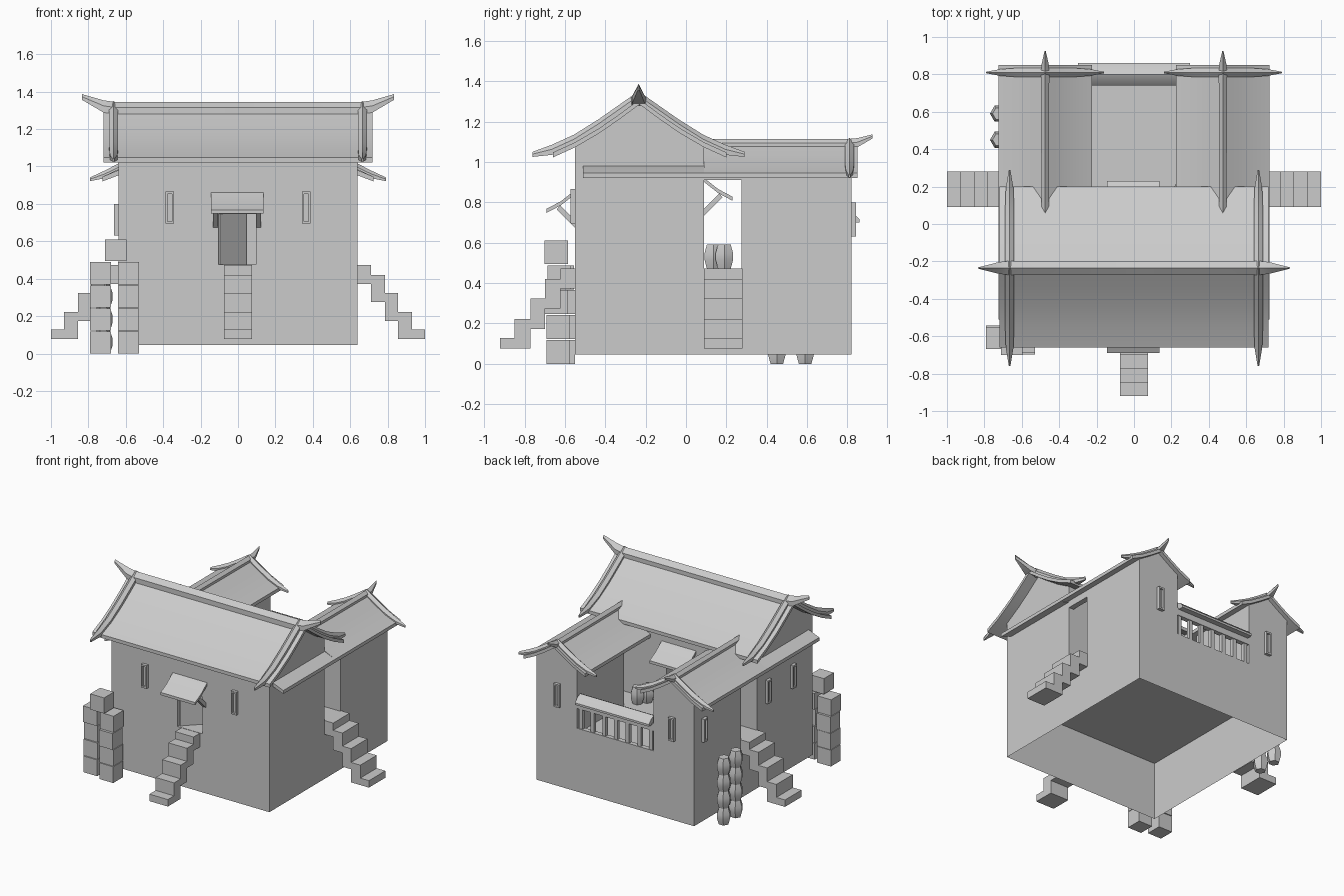
import bpy, bmesh, math, random
from mathutils import Matrix

if "Cube" in bpy.data.objects:
    bpy.data.objects.remove(bpy.data.objects["Cube"])
random.seed(3)


def finish(name, bm):
    bmesh.ops.recalc_face_normals(bm, faces=bm.faces)
    me = bpy.data.meshes.new(name)
    bm.to_mesh(me)
    bm.free()
    ob = bpy.data.objects.new(name, me)
    bpy.context.collection.objects.link(ob)
    return ob


def extrude(name, pts, axis, a, b):
    """Extrude a 2D profile: axis 'x' takes (y, z) points, axis 'y' takes (x, z)."""
    bm = bmesh.new()
    place = (lambda p, t: (t, p[0], p[1])) if axis == 'x' else (lambda p, t: (p[0], t, p[1]))
    lo, hi = [[bm.verts.new(place(p, t)) for p in pts] for t in (a, b)]
    bm.faces.new(lo)
    bm.faces.new(hi)
    for i in range(len(pts)):
        j = (i + 1) % len(pts)
        bm.faces.new((lo[i], lo[j], hi[j], hi[i]))
    return finish(name, bm)


def box(name, x0, x1, y0, y1, z0, z1):
    return extrude(name, [(x0, z0), (x1, z0), (x1, z1), (x0, z1)], 'y', y0, y1)


def strip(name, path, axis, at):
    """Roof ridge of pentagon section along (t, top z, half width, height) stations."""
    bm = bmesh.new()
    rings = []
    for t, z, w, h in path:
        sec = [(-w, z - h), (w, z - h), (w, z - h * .45), (0, z), (-w, z - h * .45)]
        rings.append([bm.verts.new((t, at + s, q) if axis == 'x' else (at + s, t, q)) for s, q in sec])
    bm.faces.new(rings[0])
    bm.faces.new(rings[-1])
    for r, q in zip(rings, rings[1:]):
        for i in range(5):
            j = (i + 1) % 5
            bm.faces.new((r[i], r[j], q[j], q[i]))
    return finish(name, bm)


def both(half):
    """Mirror a half path (distance first) about zero."""
    return [(-p[0],) + tuple(p[1:]) for p in reversed(half) if p[0] > 0] + list(half)


def slab(half, c, th=.025):
    top = [(c + d, z) for d, z in both(half)]
    return top + [(d, z - th) for d, z in reversed(top)]


# hollow base, open underneath
bm = bmesh.new()
bmesh.ops.create_cube(bm, size=1, matrix=Matrix.Translation((0, .135, .2575)) @ Matrix.Diagonal((1.28, 1.37, .425, 1)))
bm.faces.ensure_lookup_table()
bmesh.ops.delete(bm, geom=[f for f in bm.faces if f.calc_center_median().z < .1], context='FACES_ONLY')
finish("base", bm)

# front hall with door recesses
hall = extrude("hall_walls", [(-.55, .47), (.09, .47), (.09, 1.08), (-.03, 1.15), (-.13, 1.22), (-.23, 1.29),
                              (-.33, 1.22), (-.43, 1.15), (-.55, 1.08)], 'x', -.64, .64)
for y0, y1 in ((-.7, -.38), (-.02, .2)):
    cutter = box("door_cutter", -.105, .097, y0, y1, .475, .745)
    mod = hall.modifiers.new("door", 'BOOLEAN')
    mod.object = cutter
    mod.solver = 'EXACT'
    bpy.context.view_layer.objects.active = hall
    bpy.ops.object.modifier_apply(modifier=mod.name)
    bpy.data.objects.remove(cutter)
leaf = box("door_leaf", 0, .2, -.006, .006, .475, .745)
leaf.location = (-.1, -.53, 0)
leaf.rotation_euler.z = math.radians(45)

# hall roof, ridge and gable strips
HALL = [(0, 1.31), (.1, 1.236), (.2, 1.167), (.32, 1.097), (.43, 1.047)]
extrude("hall_roof", slab(HALL, -.23), 'x', -.72, .72)
strip("hall_ridge", both([(0, 1.345, .038, .065), (.66, 1.345, .038, .065), (.72, 1.354, .032, .065),
                          (.835, 1.387, .003, .03)]), 'x', -.235)
for x in (-.665, .665):
    path = both([(0, 1.35, .024, .05), (.1, 1.28, .024, .05), (.2, 1.21, .024, .05),
                 (.32, 1.135, .024, .05), (.43, 1.085, .02, .05), (.525, 1.05, .004, .025)])
    strip("hall_gable_strip", [(p[0] - .235,) + p[1:] for p in path], 'y', x)

# wings, side eaves, passages and side stairs
WING = [(0, 1.09), (.08, 1.037), (.165, .985), (.25, .945)]
STAIR = [(.36, .128), (.29, .128), (.29, .223), (.215, .223), (.215, .324), (.145, .324), (.145, .42), (.07, .42),
         (.07, .473), (0, .473), (0, .372), (.07, .372), (.07, .275), (.145, .275), (.145, .173), (.215, .173),
         (.215, .077), (.36, .077)]
for s in (-1, 1):
    c = s * .475
    extrude("wing_walls", [(c - .165, .47), (c + .165, .47), (c + .165, .968), (c + .08, 1.02), (c, 1.075),
                           (c - .08, 1.02), (c - .165, .968)], 'y', .275, .82)
    extrude("wing_roof", slab(WING, c), 'y', .09, .85)
    extrude("side_eave", [(s * .62, .985), (s * .64, .98), (s * .725, .945), (s * .725, .92), (s * .62, .96)],
            'y', -.51, .09)
    box("passage_lintel", *sorted((s * .6, s * .64)), .09, .275, .91, .97)
    strip("wing_ridge", [(.04, 1.115, .02, .045), (.8, 1.113, .022, .045), (.85, 1.118, .02, .045),
                         (.925, 1.137, .003, .02)], 'y', c)
    path = both([(0, 1.12, .023, .045), (.08, 1.067, .023, .045), (.165, 1.015, .023, .045),
                 (.24, .977, .018, .04), (.315, .942, .004, .02)])
    strip("wing_gable_strip", [(p[0] + c,) + p[1:] for p in path], 'x', .81)
    extrude("side_stair", [(s * (.64 + d), z) for d, z in STAIR], 'y', .09, .28)
extrude("front_stair", [(-.55 - d * 1.03, z) for d, z in STAIR], 'x', -.075, .075)

# door canopies with brackets
for s, y0, dz in ((-1, -.55, 0), (1, .09, .06)):
    top = [(0, .86), (.07, .805), (.14, .768)]
    prof = top + [(d, z - .02) for d, z in reversed(top)]
    extrude("door_canopy", [(y0 + s * d, z + dz) for d, z in prof], 'x', -.145, .135)
    for x in (-.12, .11):
        brace = [(0, .675), (.09, .765), (.075, .785), (0, .71)]
        extrude("canopy_brace", [(y0 + s * d, z + dz) for d, z in brace], 'x', x - .014, x + .014)


# slit windows: frame of four bars around a thin pane
def window(loc, angle):
    parts = [(-.02, .02, -.005, .007, -.08, .08), (-.022, -.012, 0, .022, -.085, .085),
             (.012, .022, 0, .022, -.085, .085), (-.022, .022, 0, .022, .073, .085),
             (-.022, .022, 0, .022, -.085, -.073)]
    for p in parts:
        ob = box("window_part", *p)
        ob.location = loc
        ob.rotation_euler.z = math.radians(angle)


for x in (-.365, .365):
    window((x, -.55, .78), 180)
for x in (-.465, .465):
    window((x, .82, .715), 0)
for y in (-.32, -.03, .71):
    window((-.64, y, .715), 90)

# rear fence with tiled cap
box("fence_bottom_rail", -.31, .31, .785, .82, .465, .51)
box("fence_top_rail", -.31, .31, .785, .82, .655, .71)
extrude("fence_cap", [(.74, .715), (.77, .745), (.8, .76), (.83, .745), (.86, .715), (.86, .7), (.74, .7)],
        'x', -.3, .3)
for i in range(7):
    x = -.285 + i * .095
    box("fence_baluster", x - .014, x + .014, .79, .815, .5, .66)


# hexagonal jars
def jar(x, y, z):
    bm = bmesh.new()
    rings = []
    for r, h in ((.036, 0), (.05, .045), (.05, .078), (.036, .122)):
        rings.append([bm.verts.new((x + r * math.cos(k * math.pi / 3), y + r * math.sin(k * math.pi / 3), z + h))
                      for k in range(6)])
    bm.faces.new(rings[0])
    bm.faces.new(rings[-1])
    for r, q in zip(rings, rings[1:]):
        for i in range(6):
            bm.faces.new((r[i], r[(i + 1) % 6], q[(i + 1) % 6], q[i]))
    finish("jar", bm)


for i in range(4):
    jar(-.72, .59, i * .122)
    jar(-.72, .45, i * .122)
jar(.26, .19, .47)
jar(.22, .135, .47)

# crate stacks at the front left corner
for i in range(4):
    for x, y in ((-.735, -.603), (-.585, -.635)):
        j = random.uniform(-.008, .008)
        box("crate", x - .056, x + .056, y - .057 + j, y + .057 + j, i * .123, i * .123 + .119)
box("top_crate", -.71, -.597, -.7, -.585, .495, .61)

# keep edges sharp, smooth the curved roofs
bpy.ops.object.select_all(action='SELECT')
bpy.context.view_layer.objects.active = hall
bpy.ops.object.shade_smooth_by_angle(angle=math.radians(25))
